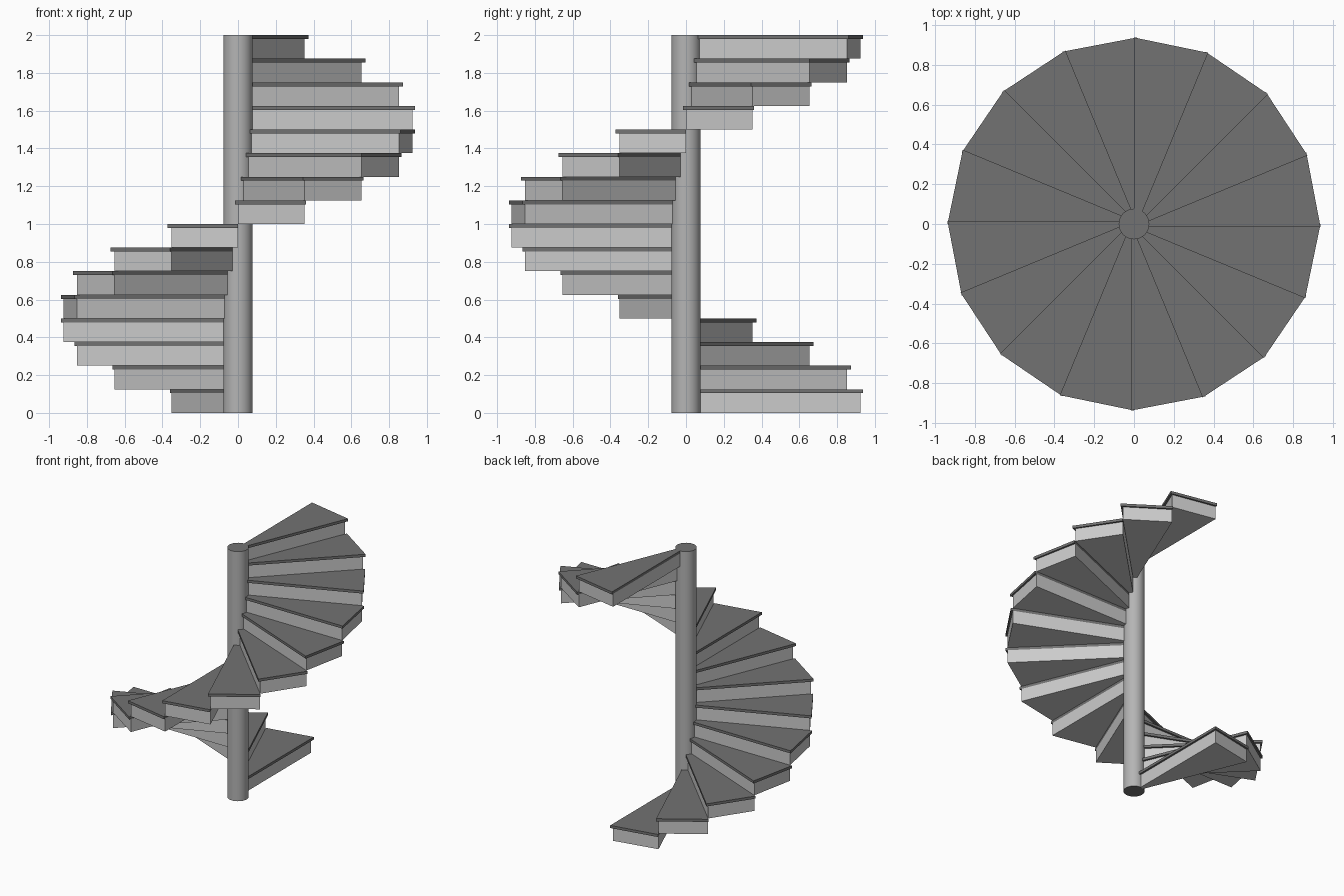
import bpy, bmesh
from math import radians, cos, sin

if "Cube" in bpy.data.objects:
    bpy.data.objects.remove(bpy.data.objects["Cube"])

STEPS, RISE, TURN = 16, 0.125, radians(22.5)
COLUMN_R, BLOCK_R, TREAD_R = 0.077, 0.923, 0.938
INNER_R, TREAD_T, NOSING = 0.075, 0.021, 0.015


def grey(name, value):
    mat = bpy.data.materials.new(name)
    mat.diffuse_color = (value, value, value, 1)
    mat.use_nodes = True
    mat.node_tree.nodes["Principled BSDF"].inputs["Base Color"].default_value = mat.diffuse_color
    return mat


DARK = grey("dark_grey", 0.17)
MID = grey("mid_grey", 0.46)


def wedge(name, start, outer, z0, z1, nosing=0.0, mat=None):
    """Straight-edged wedge over one turn, front edge pushed out by nosing."""
    end = start + TURN
    dx, dy = nosing * sin(start), -nosing * cos(start)
    plan = [(INNER_R * cos(start) + dx, INNER_R * sin(start) + dy),
            (outer * cos(start) + dx, outer * sin(start) + dy),
            (outer * cos(end), outer * sin(end)),
            (INNER_R * cos(end), INNER_R * sin(end))]
    bm = bmesh.new()
    base = bm.faces.new([bm.verts.new((x, y, z0)) for x, y in plan])
    top = bmesh.ops.extrude_face_region(bm, geom=[base])["geom"]
    bmesh.ops.translate(bm, vec=(0, 0, z1 - z0),
                        verts=[v for v in top if isinstance(v, bmesh.types.BMVert)])
    bmesh.ops.recalc_face_normals(bm, faces=bm.faces)
    mesh = bpy.data.meshes.new(name)
    bm.to_mesh(mesh)
    bm.free()
    if mat:
        mesh.materials.append(mat)
    bpy.context.collection.objects.link(bpy.data.objects.new(name, mesh))


# Central column: mid-grey side, dark end caps
bpy.ops.mesh.primitive_cylinder_add(vertices=32, radius=COLUMN_R, depth=2, location=(0, 0, 1))
column = bpy.context.object
column.name = "column"
column.data.materials.append(MID)
column.data.materials.append(DARK)
for face in column.data.polygons:
    face.material_index = 1 if abs(face.normal.z) > 0.5 else 0
bpy.ops.object.shade_smooth_by_angle(angle=radians(30))

# Steps climb counterclockwise from the back: solid block plus overhanging dark tread
for i in range(STEPS):
    a = radians(90) + i * TURN
    z = i * RISE
    wedge(f"step_block_{i + 1}", a, BLOCK_R, z, z + RISE - TREAD_T)
    wedge(f"tread_{i + 1}", a, TREAD_R, z + RISE - TREAD_T, z + RISE, NOSING, DARK)
